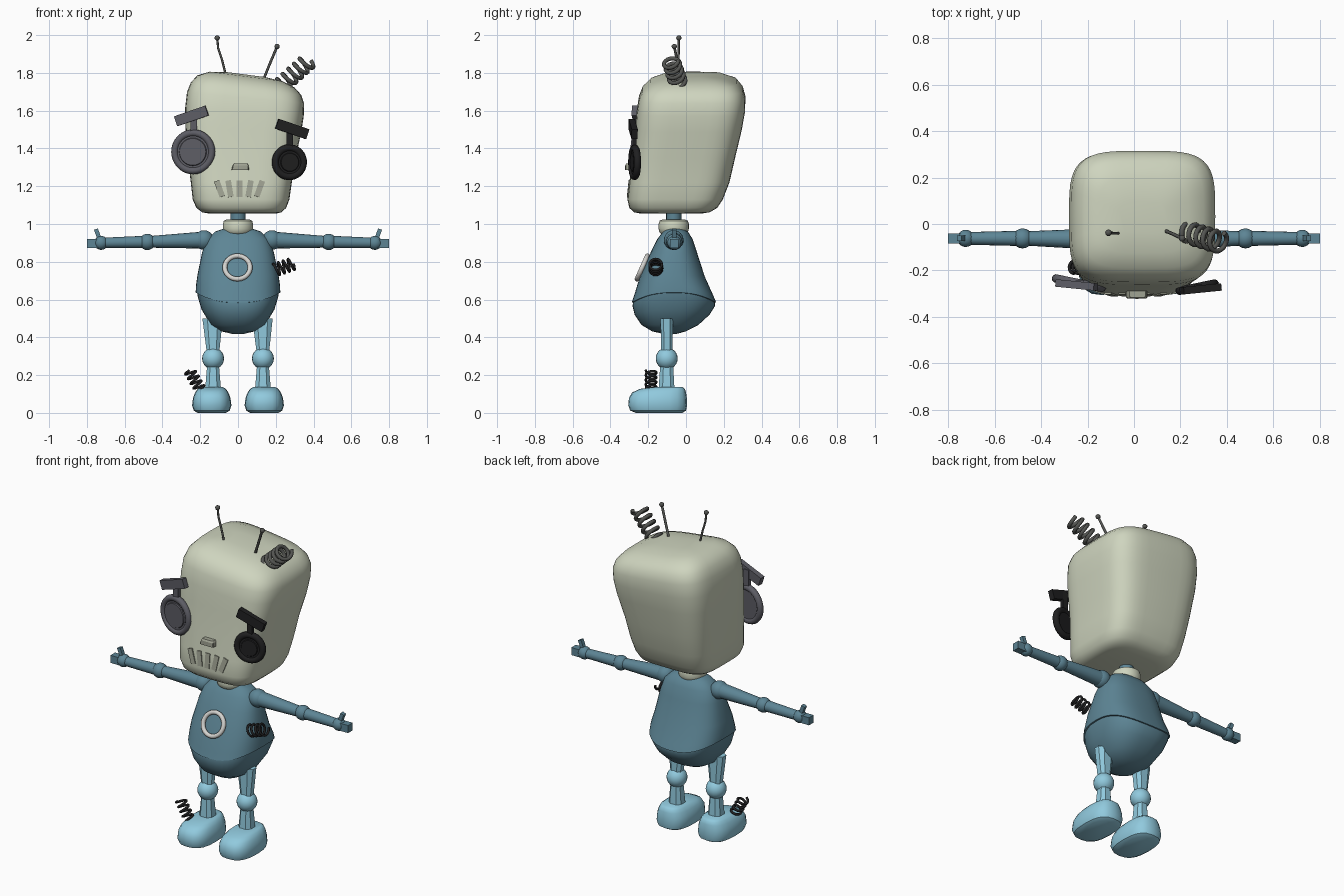
import bpy, bmesh, math
from mathutils import Vector, Euler

if "Cube" in bpy.data.objects:
    bpy.data.objects.remove(bpy.data.objects["Cube"])


def material(name, r, g, b):
    m = bpy.data.materials.new(name)
    m.diffuse_color = [((c / 255 + 0.055) / 1.055) ** 2.4 for c in (r, g, b)] + [1]
    m.use_nodes = True
    m.node_tree.nodes["Principled BSDF"].inputs["Base Color"].default_value = m.diffuse_color
    return m


SAGE = material("pale_sage", 207, 213, 191)
TEAL = material("steel_blue", 93, 133, 149)
SKY = material("light_blue", 145, 202, 222)
GREY = material("slate_grey", 93, 93, 101)
BLACK = material("soft_black", 32, 32, 33)
WIRE = material("wire_grey", 84, 85, 82)
WHITE = material("off_white", 212, 211, 207)
TRIM = material("trim_sage", 160, 163, 147)


def finish(obj, name, mat, angle=40):
    obj.name = name
    obj.data.materials.clear()
    obj.data.materials.append(mat)
    bpy.ops.object.select_all(action='DESELECT')
    obj.select_set(True)
    bpy.context.view_layer.objects.active = obj
    bpy.ops.object.shade_smooth_by_angle(angle=math.radians(angle))
    return obj


def loft(name, mat, sections, n=2.5, segs=32, warp=None, angle=40, turn=0.0):
    """Stack rounded-square sections given as (z, xmin, xmax, ymin, ymax)."""
    bm = bmesh.new()
    rings = []
    for z, x0, x1, y0, y1 in sections:
        ring = []
        for i in range(segs):
            a = 2 * math.pi * i / segs + turn
            c, s = math.cos(a), math.sin(a)
            u = math.copysign(abs(c) ** (2 / n), c)
            v = math.copysign(abs(s) ** (2 / n), s)
            p = Vector(((x0 + x1) / 2 + u * (x1 - x0) / 2,
                        (y0 + y1) / 2 + v * (y1 - y0) / 2, z))
            if warp:
                p.z += warp(p, c)
            ring.append(bm.verts.new(p))
        rings.append(ring)
    for lo, hi in zip(rings, rings[1:]):
        for i in range(segs):
            j = (i + 1) % segs
            bm.faces.new((lo[i], lo[j], hi[j], hi[i]))
    bm.faces.new(rings[0][::-1])
    bm.faces.new(rings[-1])
    me = bpy.data.meshes.new(name)
    bm.to_mesh(me)
    bm.free()
    obj = bpy.data.objects.new(name, me)
    bpy.context.collection.objects.link(obj)
    return finish(obj, name, mat, angle)


def ball(name, mat, loc, r):
    bpy.ops.mesh.primitive_uv_sphere_add(segments=20, ring_count=12, radius=r, location=loc)
    return finish(bpy.context.object, name, mat)


def rod(name, mat, a, b, r1, r2, sides=16):
    a, b = Vector(a), Vector(b)
    bpy.ops.mesh.primitive_cone_add(vertices=sides, radius1=r1, radius2=r2, depth=(b - a).length,
                                    location=(a + b) / 2,
                                    rotation=(b - a).to_track_quat('Z', 'Y').to_euler())
    return finish(bpy.context.object, name, mat)


def block(name, mat, loc, size, rot=(0, 0, 0)):
    bpy.ops.mesh.primitive_cube_add(size=1, location=loc, rotation=rot)
    bpy.context.object.scale = size
    return finish(bpy.context.object, name, mat, 20)


def ring(name, mat, loc, major, minor, rot):
    bpy.ops.mesh.primitive_torus_add(major_segments=36, minor_segments=10, major_radius=major,
                                     minor_radius=minor, location=loc, rotation=rot)
    return finish(bpy.context.object, name, mat)


def wire(name, mat, points, r):
    cu = bpy.data.curves.new(name, 'CURVE')
    cu.dimensions = '3D'
    cu.bevel_depth = r
    cu.bevel_resolution = 2
    cu.use_fill_caps = True
    sp = cu.splines.new('POLY')
    sp.points.add(len(points) - 1)
    for p, q in zip(sp.points, points):
        p.co = (*q, 1)
    obj = bpy.data.objects.new(name, cu)
    bpy.context.collection.objects.link(obj)
    bpy.ops.object.select_all(action='DESELECT')
    obj.select_set(True)
    bpy.context.view_layer.objects.active = obj
    bpy.ops.object.convert(target='MESH')
    return finish(bpy.context.object, name, mat, 50)


def coil(name, mat, a, b, radius, turns, r):
    a, b = Vector(a), Vector(b)
    q = (b - a).to_track_quat('Z', 'Y')
    steps = int(turns * 16)
    pts = []
    for i in range(steps + 1):
        t = 2 * math.pi * i / 16
        pts.append(a.lerp(b, i / steps) + q @ Vector((radius * math.cos(t), radius * math.sin(t), 0)))
    return wire(name, mat, pts, r)


# Head: boxy, wider at the top, crown sloping down to one side
def crown(p, c):
    t = min(max((p.z - 1.4) / 0.38, 0), 1)
    return -0.13 * (p.x + 0.08) * t


loft("head", SAGE, [
    (1.055, -.15, .20, -.24, .08), (1.062, -.19, .23, -.275, .125), (1.085, -.22, .255, -.30, .165),
    (1.13, -.24, .272, -.31, .195), (1.22, -.25, .285, -.30, .23), (1.35, -.265, .305, -.285, .26),
    (1.50, -.278, .335, -.27, .295), (1.60, -.28, .348, -.262, .312), (1.68, -.27, .35, -.25, .315),
    (1.73, -.25, .335, -.23, .302), (1.77, -.215, .30, -.19, .27), (1.797, -.15, .235, -.125, .20),
    (1.807, -.06, .14, -.04, .10)], n=4, segs=48, warp=crown)


# Torso: pear-shaped, with an overlapping seam that arches over the sides
def seam(p, c):
    return 0.06 * c * c * max(0, 1 - abs(p.z - 0.6) / 0.14)


loft("torso", TEAL, [(z, -h, h, f, b) for z, h, f, b in (
    (.418, .03, -.12, -.05), (.432, .09, -.18, .0), (.465, .145, -.235, .065), (.52, .192, -.272, .125),
    (.565, .212, -.283, .153), (.583, .216, -.281, .153), (.584, .224, -.287, .16), (.62, .223, -.275, .145),
    (.72, .215, -.245, .10), (.85, .19, -.187, .058), (.92, .165, -.152, .035), (.96, .12, -.122, .01),
    (.98, .06, -.10, -.03))], n=2.5, segs=40, warp=seam, angle=35)

# Neck and collar
rod("neck", TEAL, (0, -.065, 1.0), (0, -.065, 1.07), .04, .04)
loft("collar", SAGE, [(z, -r, r, -.065 - r, -.065 + r) for z, r in (
    (.945, .062), (.955, .075), (.975, .08), (1.0, .08), (1.017, .075), (1.024, .06))], n=2, segs=28)

# Chest ring
ring("chest_ring", WHITE, (-.003, -.232, .77), .067, .013, (math.radians(66), 0, 0))

for side, s in (("left", -1), ("right", 1)):
    # Arm: ball joints joined by tapered rods, blocky hand and thumb
    shoulder, elbow, wrist = (s * .18, -.065, .915), (s * .48, -.062, .905), (s * .725, -.062, .90)
    ball(side + "_shoulder", TEAL, shoulder, .052)
    rod(side + "_upper_arm", TEAL, shoulder, elbow, .045, .03)
    ball(side + "_elbow", TEAL, elbow, .043)
    rod(side + "_forearm", TEAL, elbow, wrist, .033, .027)
    ball(side + "_wrist", TEAL, wrist, .037)
    block(side + "_hand", TEAL, (s * .765, -.062, .897), (.07, .044, .046))
    block(side + "_thumb", TEAL, (s * .742, -.062, .945), (.022, .024, .06), (0, s * .35, 0))

    # Leg: faceted tapers around a knee ball
    x = s * .132
    loft(side + "_thigh", SKY, [(.28, x - .03, x + .03, -.132, -.07),
                                (.50, x - .06, x + .055, -.137, -.067)], n=2.6, segs=8, angle=20, turn=math.pi / 8)
    ball(side + "_knee", SKY, (x, -.102, .288), .058)
    loft(side + "_shin", SKY, [(.12, x - .045, x + .045, -.148, -.058),
                               (.29, x - .03, x + .03, -.136, -.068)], n=2.6, segs=8, angle=20, turn=math.pi / 8)
    # Rounded boot
    f = s * .139
    loft(side + "_boot", SKY, [(z, f - h, f + h, a, b) for z, h, a, b in (
        (.0, .075, -.265, -.02), (.012, .095, -.295, .0), (.04, .104, -.306, .006), (.08, .099, -.302, .004),
        (.108, .088, -.285, .0), (.127, .075, -.245, -.006), (.137, .058, -.165, -.02))], n=2.7, segs=20)


# Goggles: rimmed disc, stem and slanted brow plate
def goggle(side, mat, x, y, z, r, yaw, brow, length, tilt):
    rot = (math.radians(90), 0, yaw)
    d = Euler((0, 0, yaw)).to_matrix() @ Vector((0, -1, 0))
    c = Vector((x, y, z))
    ring(side + "_goggle_rim", mat, c, r - .019, .019, rot)
    rod(side + "_goggle_lens", mat, c - d * .012, c + d * .010, r - .02, r - .02, 32)
    rod(side + "_goggle_pupil", mat, c + d * .010, c + d * .015, r - .045, r - .048, 32)
    block(side + "_goggle_stem", mat, (x + .003, y, (z + r + brow[1]) / 2), (.034, .022, brow[1] - z - r + .04))
    block(side + "_brow", mat, (brow[0], y - .008, brow[1]), (length, .032, .055), (0, -tilt, yaw / 2))


goggle("left", GREY, -.237, -.255, 1.382, .119, -.2, (-.247, 1.572), .175, math.radians(19))
goggle("right", BLACK, .272, -.272, 1.327, .095, .2, (.287, 1.503), .172, math.radians(-19))

# Nose and fanned mouth slats
loft("nose", TRIM, [(1.285, -.035, .058, -.322, -.27), (1.31, -.028, .056, -.322, -.27),
                    (1.32, -.02, .05, -.316, -.27)], n=8, segs=16, angle=25)
for i in range(5):
    k = i - 2
    block(f"mouth_slat_{i + 1}", TRIM, (.008 + k * .053, -.3035, 1.187), (.03, .009, .088),
          (-.1, k * .17, 0))

# Antennae with bead tips
for side, pts, r in (("left", [(-.065, -.04, 1.79), (-.085, -.04, 1.87), (-.105, -.038, 1.93), (-.11, -.038, 1.985)], .006),
                     ("right", [(.125, -.025, 1.74), (.165, -.042, 1.84), (.207, -.062, 1.94)], .0075)):
    wire(side + "_antenna", WIRE, pts, r)
    ball(side + "_antenna_tip", WIRE, pts[-1], .014)

# Loose springs on crown, torso and boot
coil("head_spring", WIRE, (.225, -.035, 1.73), (.375, -.08, 1.865), .042, 5, .011)
coil("torso_spring", BLACK, (.19, -.16, .755), (.295, -.16, .79), .033, 4, .007)
coil("boot_spring", BLACK, (-.20, -.185, .125), (-.258, -.185, .225), .028, 4, .007)
